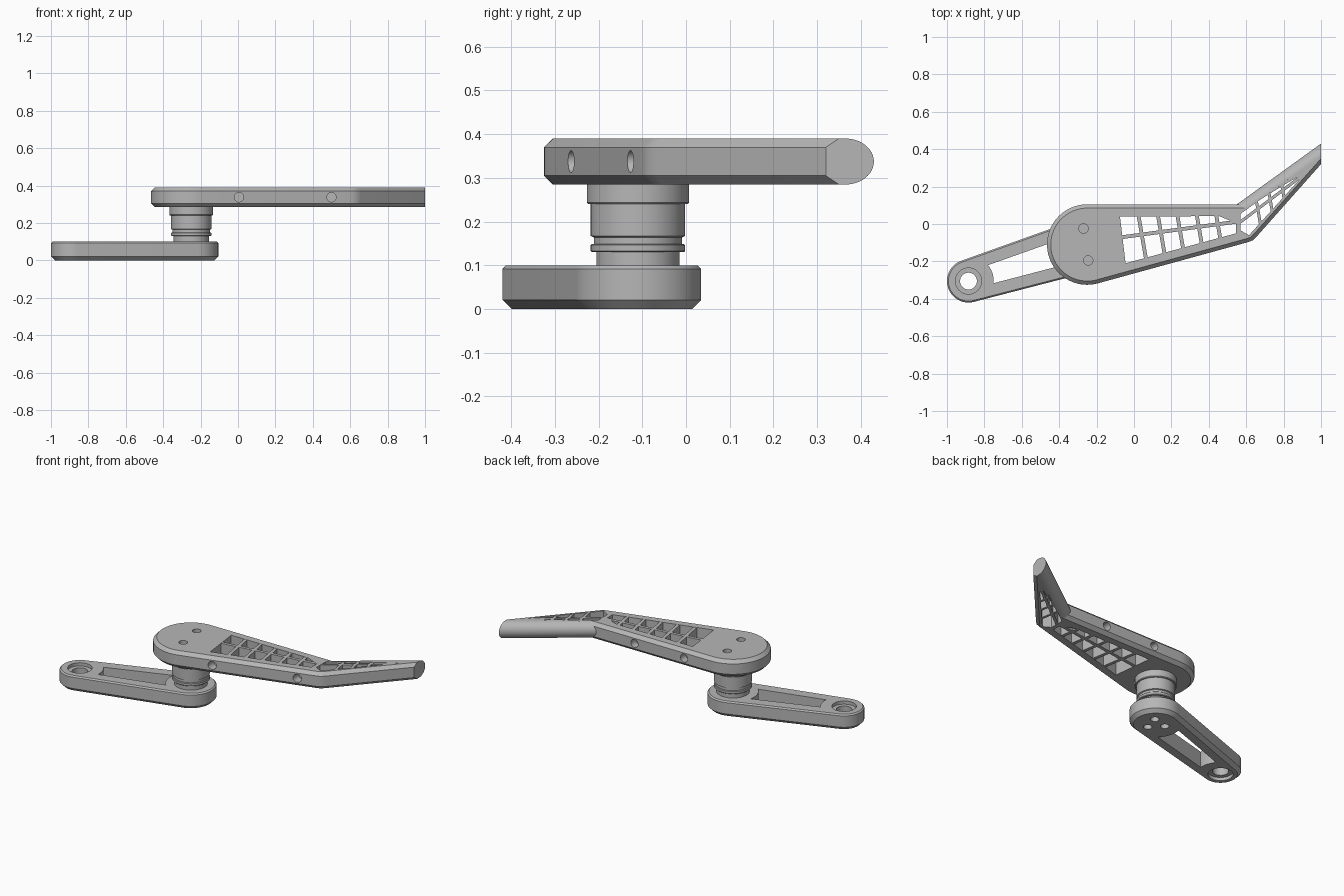
import bpy, bmesh
from math import sin, cos, radians, pi, atan2, degrees, acos, asin, hypot
from mathutils import Vector, Matrix

cube = bpy.data.objects.get("Cube")
if cube:
    bpy.data.objects.remove(cube)

metal = bpy.data.materials.new("satin_grey_metal")
metal.use_nodes = True
GREY = (0.47, 0.47, 0.47, 1)
metal.diffuse_color = GREY
metal.node_tree.nodes["Principled BSDF"].inputs["Base Color"].default_value = GREY


def finish(name, bm):
    bmesh.ops.recalc_face_normals(bm, faces=bm.faces)
    mesh = bpy.data.meshes.new(name)
    bm.to_mesh(mesh)
    bm.free()
    mesh.materials.append(metal)
    ob = bpy.data.objects.new(name, mesh)
    bpy.context.collection.objects.link(ob)
    return ob


def activate(ob):
    bpy.ops.object.select_all(action='DESELECT')
    ob.select_set(True)
    bpy.context.view_layer.objects.active = ob


def arc(c, r, a0, a1, n):
    angles = [radians(a0 + (a1 - a0) * i / n) for i in range(n + 1)]
    return [(c[0] + r * cos(a), c[1] + r * sin(a)) for a in angles]


def prism(name, pts, z0, z1, top=0, bottom=0, skip_x=None):
    """Extruded outline with chamfered rims, except along the line x = skip_x."""
    bm = bmesh.new()
    base = bm.faces.new([bm.verts.new((x, y, z0)) for x, y in pts])
    ext = bmesh.ops.extrude_face_region(bm, geom=[base])
    for v in ext["geom"]:
        if isinstance(v, bmesh.types.BMVert):
            v.co.z = z1
    bmesh.ops.recalc_face_normals(bm, faces=bm.faces)
    for z, size in ((z0, bottom), (z1, top)):
        if size:
            rim = [e for e in bm.edges if all(abs(v.co.z - z) < 1e-4 for v in e.verts)
                   and not (skip_x and all(abs(v.co.x - skip_x) < 1e-4 for v in e.verts))]
            bmesh.ops.bevel(bm, geom=rim, offset=size, segments=1, affect='EDGES')
    return finish(name, bm)


def drill(name, start, direction, r, depth):
    """Cylinder cutter going from start along direction."""
    d = Vector(direction).normalized()
    bm = bmesh.new()
    mid = Matrix.Translation(Vector(start) + d * depth / 2)
    bmesh.ops.create_cone(bm, cap_ends=True, segments=32, radius1=r, radius2=r, depth=depth,
                          matrix=mid @ d.to_track_quat('Z', 'Y').to_matrix().to_4x4())
    return finish(name, bm)


def cut(ob, cutter):
    cutter.hide_render = True
    mod = ob.modifiers.new("cut", 'BOOLEAN')
    mod.operation, mod.solver, mod.object = 'DIFFERENCE', 'EXACT', cutter
    activate(ob)
    bpy.ops.object.modifier_apply(modifier=mod.name)
    bpy.data.objects.remove(cutter)


def smooth(ob):
    activate(ob)
    bpy.ops.object.shade_smooth_by_angle(angle=radians(25))


HUB = (-0.25, -0.11)

# Lower arm: hull of two circles
END, R_HUB, R_END = (-0.885, -0.305), 0.145, 0.115
dx, dy = HUB[0] - END[0], HUB[1] - END[1]
length, tilt = hypot(dx, dy), degrees(atan2(dy, dx))
side = 180 - degrees(acos((R_HUB - R_END) / length))
outline = arc(HUB, R_HUB, tilt - side, tilt + side, 32)
outline += arc(END, R_END, tilt + side, tilt + 360 - side, 32)
lower_arm = prism("lower_arm", outline, 0, 0.1, top=0.008, bottom=0.021)

# Slot between the two bosses
slot = arc(END, 0.135, tilt + 22, tilt - 22, 10)
slot += arc(HUB, 0.145, tilt + 180 + 28, tilt + 180 - 28, 10)
cut(lower_arm, prism("slot_cutter", slot, -0.1, 0.2))

# Stepped eye in the small end
cut(lower_arm, drill("eye", (*END, -0.1), (0, 0, 1), 0.045, 0.3))
for z, d in ((0.13, -1), (-0.03, 1)):
    cut(lower_arm, drill("eye_step", (*END, z), (0, 0, d), 0.07, 0.05))

# Three screw holes under the hub
for x, y in arc(HUB, 0.055, 45, 285, 2):
    cut(lower_arm, drill("screw_hole", (x, y, -0.05), (0, 0, 1), 0.024, 0.1))
smooth(lower_arm)

# Turned pivot between the arms
profile = [(0, 0.09), (0.095, 0.09), (0.095, 0.13), (0.105, 0.13), (0.108, 0.133),
           (0.108, 0.146), (0.105, 0.149), (0.101, 0.149), (0.101, 0.164), (0.108, 0.167),
           (0.108, 0.24), (0.114, 0.24), (0.117, 0.244), (0.117, 0.295), (0, 0.295)]
bm = bmesh.new()
verts = [bm.verts.new((HUB[0] + r, HUB[1], z)) for r, z in profile]
edges = [bm.edges.new(pair) for pair in zip(verts, verts[1:])]
bmesh.ops.spin(bm, geom=verts + edges, cent=(*HUB, 0), axis=(0, 0, 1), angle=2 * pi, steps=64)
bmesh.ops.remove_doubles(bm, verts=bm.verts, dist=1e-4)
smooth(finish("pivot", bm))

# Upper arm plate with bent handle
Z0, Z1 = 0.285, 0.39
outline = arc(HUB, 0.215, 90, 285.4, 48)
outline += [(0.61, -0.097), (0.635, -0.087), (0.655, -0.068), (1, 0.32), (1, 0.39), (0.606, 0.105)]
upper_arm = prism("upper_arm", outline, Z0, Z1, top=0.02, bottom=0.02, skip_x=1)

# Lightening windows
main_window = [(-0.075, 0.04), (0.455, 0.042), (0.545, 0.005), (0.545, -0.05), (-0.045, -0.21)]
handle_window = [(0.57, 0.065), (0.8, 0.208), (0.92, 0.277), (0.615, -0.06), (0.57, -0.035)]
for window in (main_window, handle_window):
    cut(upper_arm, prism("window_cutter", window, 0.2, 0.5))

# Blind holes in the top, front wall and back wall
for x, y in ((-0.27, -0.024), (-0.245, -0.195)):
    cut(upper_arm, drill("top_hole", (x, y, 0.45), (0, 0, -1), 0.025, 0.12))
ZM = (Z0 + Z1) / 2
for x, y in ((0.005, -0.263), (0.5, -0.126)):
    cut(upper_arm, drill("front_hole", (x, y - 0.03, ZM), (0, 1, 0), 0.025, 0.08))
for x in (-0.06, 0.285):
    cut(upper_arm, drill("back_hole", (x, 0.135, ZM), (0, -1, 0), 0.025, 0.08))
smooth(upper_arm)


# Lattice ribs across the windows
def rib(point, direction, window, width=0.02):
    """Bar along a line, clipped to a convex window and sunk into its frame."""
    p, d = Vector(point), Vector(direction).normalized()
    n = Vector((-d.y, d.x))
    hits = []
    for a, b in zip(window, window[1:] + window[:1]):
        a, b = Vector(a), Vector(b)
        sa, sb = (a - p).dot(n), (b - p).dot(n)
        if sa * sb < 0:
            hits.append((a.lerp(b, sa / (sa - sb)) - p).dot(d))
    if len(hits) == 2:
        lo, hi, w = min(hits) - 0.012, max(hits) + 0.012, n * width / 2
        corners = [p + d * lo - w, p + d * hi - w, p + d * hi + w, p + d * lo + w]
        prism("rib", [tuple(c) for c in corners], Z0 + 0.001, Z1 - 0.001)


LEAN = (-0.17, 0.985)
for i in range(5):
    rib((0.025 + 0.104 * i, 0.04), LEAN, main_window)
rib((-0.06, -0.07), (1, 0.135), main_window)
for x in (0.655, 0.73, 0.805):
    rib((x, 0.12), LEAN, handle_window, 0.016)
rib((0.57, 0.012), (0.8, 0.6), handle_window, 0.016)

# Rounded grip along the back of the handle
R = (Z1 - Z0) / 2
bend, tip = Vector((0.55, 0.105)), Vector((1, 0.43))
turn = atan2(tip.y - bend.y, tip.x - bend.x)
inward = Vector((sin(turn / 2), -cos(turn / 2))) / cos(turn / 2)
bm = bmesh.new()
rings = ([], [])
for i in range(25):
    t = -pi / 2 + pi * i / 24
    depth, z = R * (1 - cos(t)), ZM + R * sin(t)
    rings[0].append(bm.verts.new((*(bend + inward * depth), z)))
    rings[1].append(bm.verts.new((1, tip.y - depth / cos(turn), z)))
for i in range(25):
    j = (i + 1) % 25
    bm.faces.new((rings[0][i], rings[0][j], rings[1][j], rings[1][i]))
for ring in rings:
    bm.faces.new(ring)
smooth(finish("handle_grip", bm))
